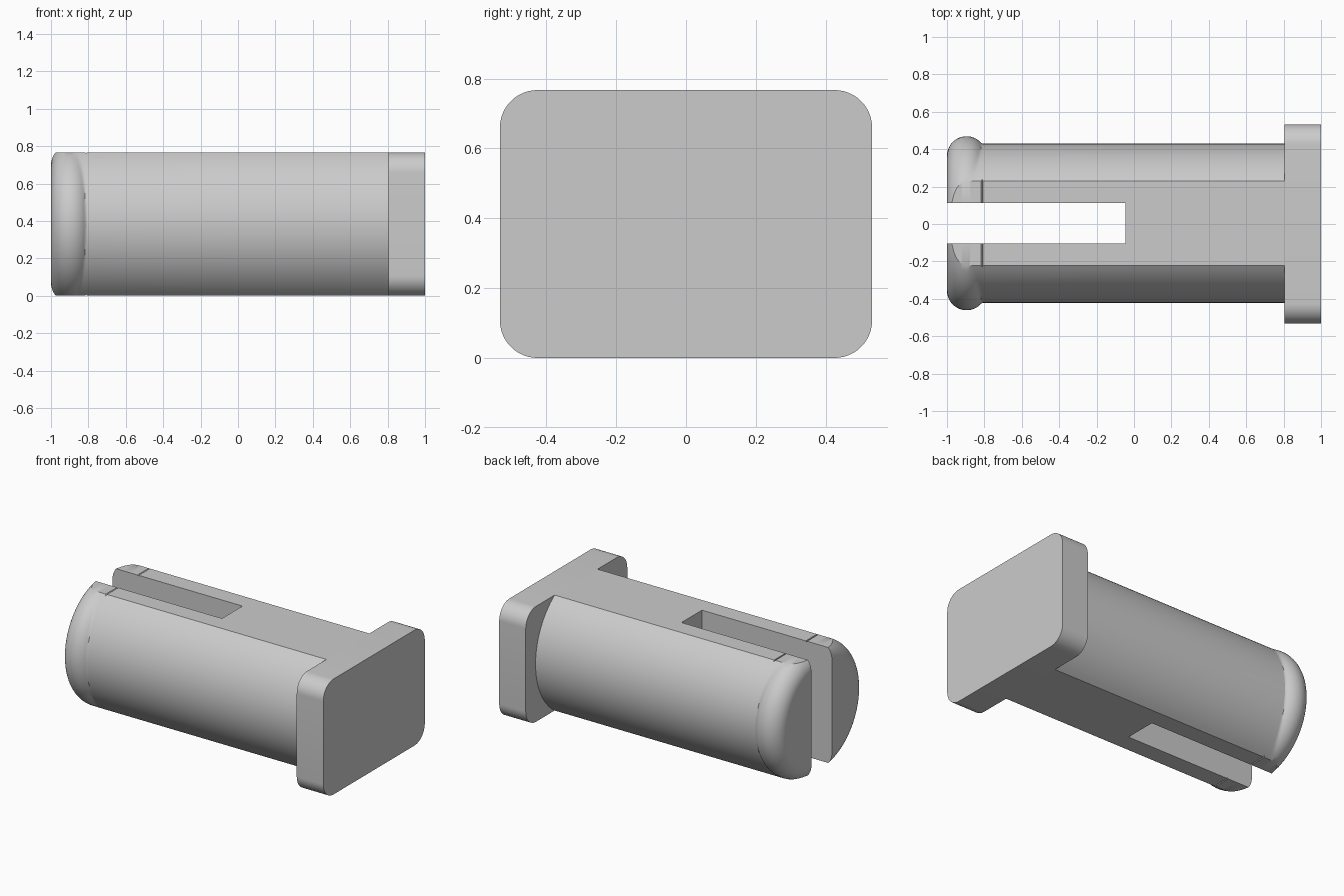
import bpy, bmesh
from math import sin, cos, radians, sqrt, asin

if "Cube" in bpy.data.objects:
    bpy.data.objects.remove(bpy.data.objects["Cube"])

grey = bpy.data.materials.new("plain grey")
grey.use_nodes = True
grey.diffuse_color = (0.6, 0.6, 0.6, 1)
grey.node_tree.nodes["Principled BSDF"].inputs["Base Color"].default_value = (0.6, 0.6, 0.6, 1)

HALF = 0.3835          # half height of the flats
GAP = 0.1075           # half width of the slot
SLOT_END, BODY_END = -0.045, 0.805
LIP_X, LIP_R, LIP_CORE, LIP_Y = -0.895, 0.105, 0.32, 0.04
BODY_R, BODY_Y = 0.467, -0.041
STEPS = 32


def finish(bm, name, location):
    bmesh.ops.remove_doubles(bm, verts=bm.verts, dist=0.0002)
    bmesh.ops.recalc_face_normals(bm, faces=bm.faces)
    mesh = bpy.data.meshes.new(name)
    bm.to_mesh(mesh)
    bm.free()
    mesh.materials.append(grey)
    obj = bpy.data.objects.new(name, mesh)
    bpy.context.collection.objects.link(obj)
    obj.location = location
    return obj


def smooth(obj):
    bpy.ops.object.select_all(action='DESELECT')
    obj.select_set(True)
    bpy.context.view_layer.objects.active = obj
    bpy.ops.object.shade_smooth_by_angle(angle=radians(30))


def section(x, lip_radius):
    """Outer arc from bottom to top, then the two inner wall points."""
    h = HALF
    if lip_radius:
        h = min(h, sqrt(lip_radius ** 2 - (GAP - LIP_Y) ** 2))
    span = asin(h / BODY_R)
    points = []
    for i in range(STEPS + 1):
        z = BODY_R * sin(span * (2 * i / STEPS - 1))
        body = BODY_Y + sqrt(BODY_R ** 2 - z * z)
        lip = LIP_Y + sqrt(max(lip_radius ** 2 - z * z, 0)) if lip_radius else 0
        y = lip if lip_radius and x < LIP_X + 0.001 else max(lip, body)
        points.append((x, y, z))
    return points + [(x, GAP, h), (x, GAP, -h)]


# Split pin: half of it lofted along x, then mirrored
bm = bmesh.new()
sections = []
for a in range(0, 145, 6):
    t = radians(a)
    sections.append(section(LIP_X - LIP_R * cos(t), LIP_CORE + LIP_R * sin(t)))
sections += [section(x, 0) for x in (-0.808, SLOT_END, BODY_END)]
rings = [[bm.verts.new(p) for p in s] for s in sections]
count = len(rings[0])
for k, (a, b) in enumerate(zip(rings, rings[1:])):
    for i in range(count):
        j = (i + 1) % count
        if k == len(rings) - 2 and i == count - 2:
            continue                      # solid behind the slot
        bm.faces.new((a[i], a[j], b[j], b[i]))
bm.faces.new(rings[0])

# Solid web behind the slot, up to the mirror plane
near, far = rings[-2][-2:], rings[-1][-2:]
mid_near = [bm.verts.new((SLOT_END, 0, v.co.z)) for v in near]
mid_far = [bm.verts.new((BODY_END, 0, v.co.z)) for v in far]
for i in range(2):
    bm.faces.new((near[i], far[i], mid_far[i], mid_near[i]))
bm.faces.new((near[0], near[1], mid_near[1], mid_near[0]))
bm.faces.new(rings[-1][:-2] + [far[0], mid_far[0], mid_far[1], far[1]])
pin = finish(bm, "split_pin", (0, 0.004, HALF))
mirror = pin.modifiers.new("mirror", 'MIRROR')
mirror.use_axis = (False, True, False)
smooth(pin)

# Rounded rectangular head plate
bm = bmesh.new()
outline = []
corner = 0.108
for n, (sy, sz) in enumerate(((1, 1), (-1, 1), (-1, -1), (1, -1))):
    for i in range(13):
        t = radians(90 * n + 7.5 * i)
        outline.append(bm.verts.new((BODY_END, sy * (0.533 - corner) + corner * cos(t),
                                     sz * (HALF - corner) + corner * sin(t))))
face = bm.faces.new(outline)
grown = bmesh.ops.extrude_face_region(bm, geom=[face], use_keep_orig=True)
for v in grown["geom"]:
    if isinstance(v, bmesh.types.BMVert):
        v.co.x = 1
smooth(finish(bm, "head_plate", (0, 0, HALF)))
